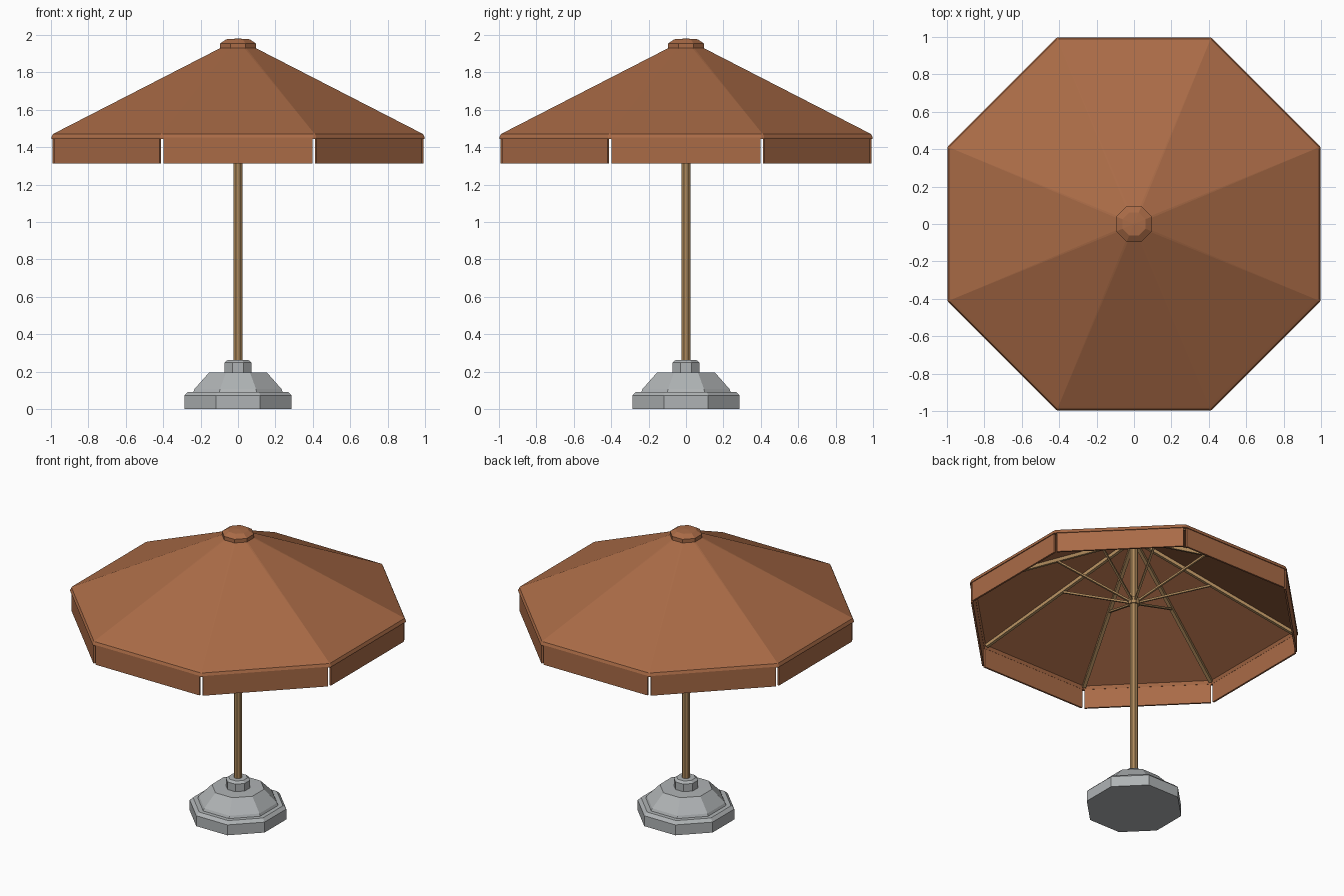
import bpy, bmesh, math
from mathutils import Vector, Matrix

if "Cube" in bpy.data.objects:
    bpy.data.objects.remove(bpy.data.objects["Cube"], do_unlink=True)

SIDES = 8
STEP = math.tau / SIDES
CORNER = 1 / math.cos(STEP / 2)      # flat distance -> corner radius


def material(name, rgb):
    m = bpy.data.materials.new(name)
    m.use_nodes = True
    m.diffuse_color = (*rgb, 1)
    m.node_tree.nodes["Principled BSDF"].inputs["Base Color"].default_value = (*rgb, 1)
    return m


FABRIC = material("terracotta fabric", (0.40, 0.147, 0.062))
WOOD = material("tan wood", (0.42, 0.25, 0.105))
STONE = material("grey stone", (0.43, 0.45, 0.46))


def finish(bm, name, mat):
    bmesh.ops.remove_doubles(bm, verts=bm.verts, dist=0.0001)
    bmesh.ops.recalc_face_normals(bm, faces=bm.faces)
    me = bpy.data.meshes.new(name)
    bm.to_mesh(me)
    bm.free()
    me.materials.append(mat)
    ob = bpy.data.objects.new(name, me)
    bpy.context.collection.objects.link(ob)
    return ob


def direction(k):
    a = (k + 0.5) * STEP
    return Vector((math.cos(a), math.sin(a), 0))


def lathe(name, profile, mat, closed=False, seams=0):
    """Sweep (flat distance, z) points round eight sides; bevel the first seam edges."""
    bm = bmesh.new()
    rings = [[bm.verts.new(direction(k) * r * CORNER + Vector((0, 0, z)))
              for k in range(SIDES)] for r, z in profile]
    pairs = list(zip(rings, rings[1:] + rings[:1]))
    for lo, hi in pairs if closed else pairs[:-1]:
        for k in range(SIDES):
            n = (k + 1) % SIDES
            bm.faces.new((lo[k], lo[n], hi[n], hi[k]))
    if not closed:
        bm.faces.new(rings[0])
        bm.faces.new(rings[-1])
    if seams:
        edges = [bm.edges.get((lo[k], hi[k])) for lo, hi in pairs[:seams] for k in range(SIDES)]
        bmesh.ops.bevel(bm, geom=edges, offset=0.006, segments=1, affect='EDGES')
    return finish(bm, name, mat)


def box(bm, size, matrix):
    bmesh.ops.create_cube(bm, size=1, matrix=matrix @ Matrix.Diagonal((*size, 1)))


def beam(bm, p, q, width):
    d = q - p
    turn = d.to_track_quat('Z', 'Y').to_matrix().to_4x4()
    box(bm, (width, width, d.length), Matrix.Translation((p + q) / 2) @ turn)


# Stone foot: stepped plinth, sloped block and collar
lathe("base_plinth", [(0.287, 0), (0.287, 0.072), (0.267, 0.092), (0.22, 0.092)], STONE)
lathe("base_block", [(0.24, 0.09), (0.232, 0.108), (0.155, 0.195), (0.06, 0.196)], STONE)
lathe("base_collar", [(0.072, 0.19), (0.072, 0.248), (0.056, 0.262), (0.02, 0.262)], STONE)

# Pole and the sliding hub
lathe("pole", [(0.024, 0.25), (0.024, 1.95)], WOOD)
lathe("strut_hub", [(0.034, 1.475), (0.034, 1.52)], WOOD)

# Canopy shell with beveled seams and rounded rim, then the cap
lathe("canopy", [(0.05, 1.953), (0.975, 1.478), (0.990, 1.470), (0.998, 1.452),
                 (0.998, 1.445), (0.979, 1.445), (0.970, 1.466), (0.05, 1.939)],
      FABRIC, closed=True, seams=4)
lathe("canopy_cap", [(0.05, 1.925), (0.095, 1.925), (0.095, 1.955), (0.062, 1.977),
                     (0.004, 1.981)], FABRIC)

# Hanging valance panels, open at each corner
bm = bmesh.new()
for k in range(SIDES):
    box(bm, (0.012, 0.798, 0.137),
        Matrix.Rotation(k * STEP, 4, 'Z') @ Matrix.Translation((0.986, 0, 1.3815)))
finish(bm, "valance", FABRIC)

# Ribs under every seam, and struts from the hub to the middle of each rib
ribs, struts = bmesh.new(), bmesh.new()
UP = Vector((0, 0, 1))
for k in range(SIDES):
    d = direction(k)
    top, tip = d * 0.02 + UP * 1.940, d * 1.045 + UP * 1.456
    beam(ribs, top, tip, 0.022)
    beam(struts, d * 0.03 + UP * 1.50, top.lerp(tip, 0.48), 0.013)
finish(ribs, "ribs", WOOD)
finish(struts, "struts", WOOD)
